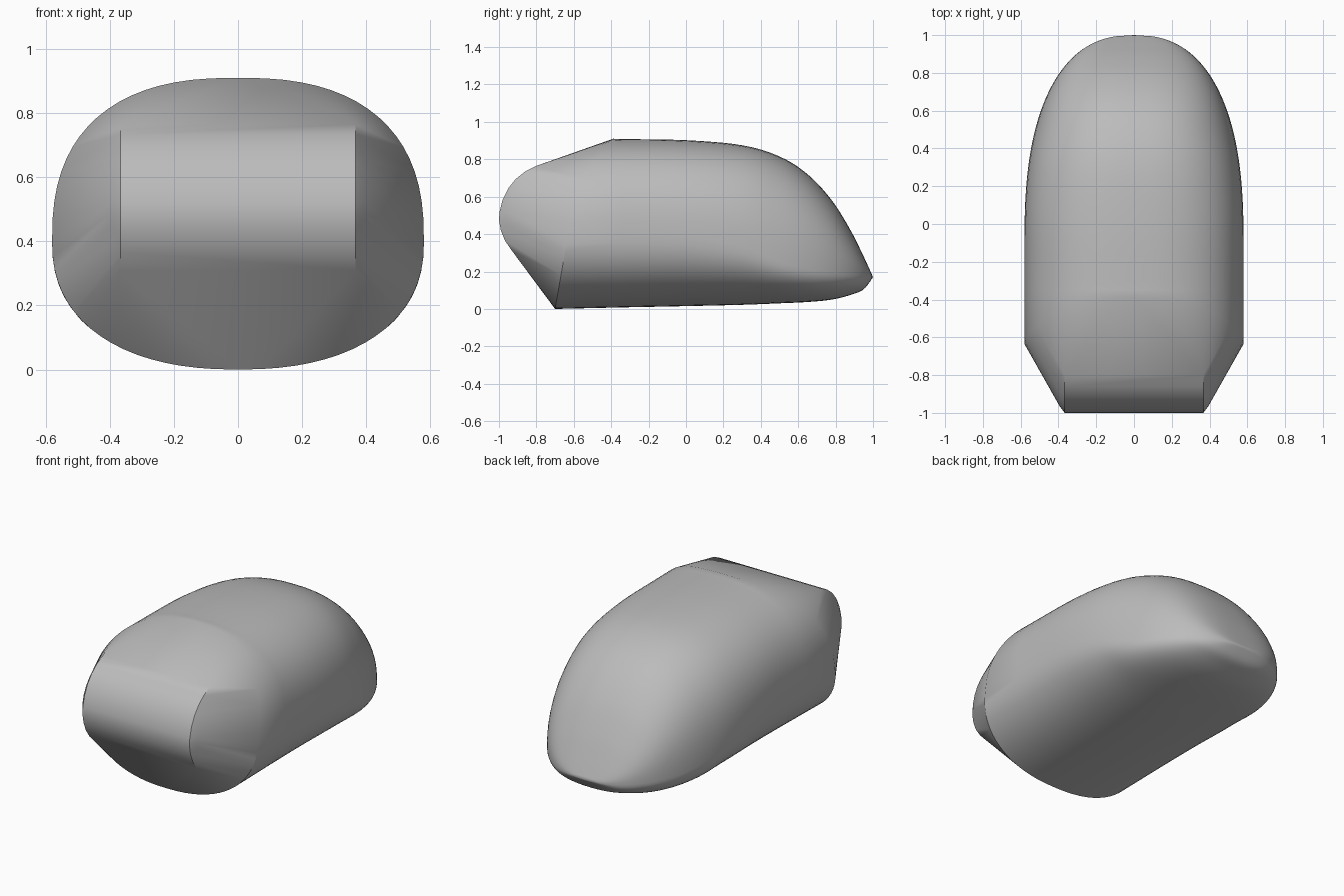
import bpy, bmesh, math
from mathutils import Vector

cube = bpy.data.objects.get("Cube")
if cube:
    bpy.data.objects.remove(cube, do_unlink=True)

HALF_WIDTH = 0.58
SEGMENTS = 72
STEPS = 5

# Lengthwise stations: y, top height, bottom height, height of widest line
STATIONS = [Vector(s) for s in (
    (-0.35, 0.908, 0.008, 0.40), (0.0, 0.902, 0.015, 0.39),
    (0.3, 0.875, 0.022, 0.33), (0.5, 0.815, 0.03, 0.25),
    (0.65, 0.72, 0.037, 0.213), (0.78, 0.58, 0.05, 0.197),
    (0.88, 0.42, 0.075, 0.187), (0.95, 0.28, 0.105, 0.178),
    (1.0, 0.17, 0.17, 0.17))]

# Rounded nose profile: y, z
NOSE = [(-0.80, 0.765), (-0.86, 0.735), (-0.91, 0.695), (-0.95, 0.645),
        (-0.98, 0.585), (-0.997, 0.52), (-1.0, 0.475), (-0.99, 0.42),
        (-0.968, 0.365), (-0.93, 0.31)]


def smooth_stations():
    """Catmull-Rom samples through the stations."""
    pts = [STATIONS[0]] + STATIONS + [STATIONS[-1]]
    for i in range(1, len(pts) - 2):
        a, b, c, d = pts[i - 1:i + 3]
        for k in range(STEPS):
            t = k / STEPS
            yield 0.5 * (2 * b + (c - a) * t + (2 * a - 5 * b + 4 * c - d) * t ** 2
                         + (3 * b - a - 3 * c + d) * t ** 3)
    yield STATIONS[-1]


def half_width(y):
    t = min(1.0, max(0.0, (y + 0.1) / 1.1))
    return HALF_WIDTH * (1 - t ** 2.5) ** (1 / 2.4)


def section(y, top, bottom, mid):
    """Rounded cross-section with separate upper and lower halves."""
    w = half_width(y)
    ring = []
    for i in range(SEGMENTS):
        a = 2 * math.pi * i / SEGMENTS
        c, s = math.cos(a), math.sin(a)
        power = 2 / (2.5 if s > 0 else 2.3)
        height = top - mid if s > 0 else mid - bottom
        ring.append(Vector((w * math.copysign(abs(c) ** power, c), y,
                            mid + height * math.copysign(abs(s) ** power, s))))
    return ring


def rim_y(z):
    """Front rim leans back and curves towards the top."""
    return -0.70 + 0.175 * z if z < 0.4 else -0.63 + 0.09 * (z - 0.4) + 0.75 * (z - 0.4) ** 2


bm = bmesh.new()

# Front rim
rim = [bm.verts.new((p.x, rim_y(p.z), p.z)) for p in section(-0.4, 0.91, 0.0, 0.40)]

# Nose prism with slightly bevelled ends, joined to the rim by a hull
nose = []
for side in (-1, 1):
    for y, z in NOSE:
        nose.append(bm.verts.new((side * 0.367, y, z)))
        nose.append(bm.verts.new((side * 0.395, -0.85 + (y + 0.85) * 0.75,
                                  0.53 + (z - 0.53) * 0.75)))
bmesh.ops.convex_hull(bm, input=rim + nose)
rim_set = set(rim)
back = [f for f in bm.faces if all(v in rim_set for v in f.verts)]
bmesh.ops.delete(bm, geom=back, context='FACES')

# Main shell lofted back to the tail
rings = [rim]
for s in smooth_stations():
    rings.append([bm.verts.new(p) for p in section(*s)])
for a, b in zip(rings, rings[1:]):
    for i in range(SEGMENTS):
        j = (i + 1) % SEGMENTS
        bm.faces.new((a[i], a[j], b[j], b[i]))

bmesh.ops.remove_doubles(bm, verts=bm.verts[:], dist=0.0005)
bmesh.ops.delete(bm, geom=[v for v in bm.verts if not v.link_faces], context='VERTS')
bmesh.ops.recalc_face_normals(bm, faces=bm.faces[:])

mesh = bpy.data.meshes.new("shell")
bm.to_mesh(mesh)
bm.free()
shell = bpy.data.objects.new("shell", mesh)
bpy.context.collection.objects.link(shell)

# Single plain grey
grey = bpy.data.materials.new("plain grey")
grey.use_nodes = True
colour = (0.5, 0.5, 0.5, 1.0)
grey.diffuse_color = colour
grey.node_tree.nodes["Principled BSDF"].inputs["Base Color"].default_value = colour
mesh.materials.append(grey)

bpy.context.view_layer.objects.active = shell
shell.select_set(True)
bpy.ops.object.shade_smooth_by_angle(angle=math.radians(30))
